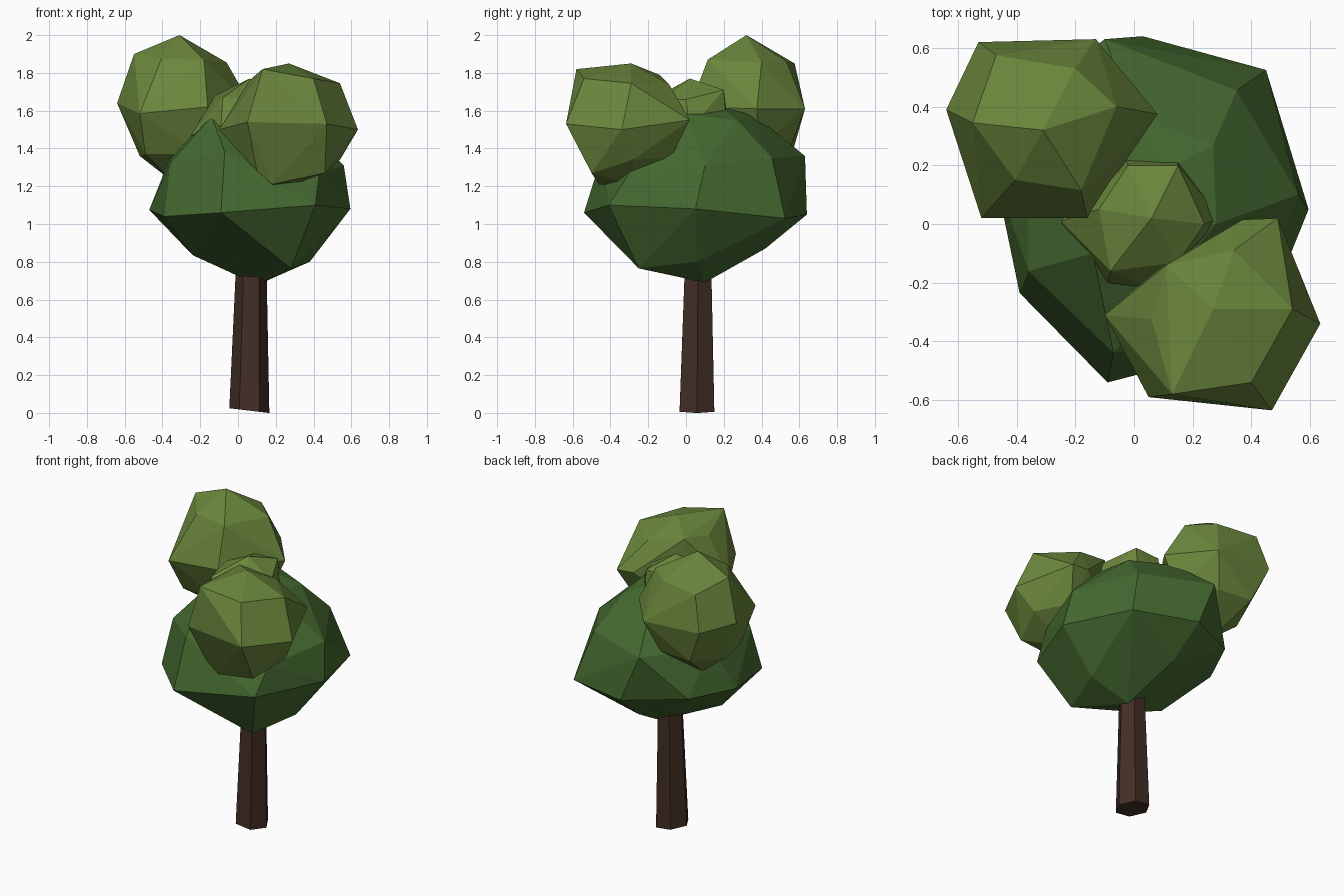
import bpy, bmesh
from mathutils import Vector


def material(name, rgb):
    m = bpy.data.materials.new(name)
    m.diffuse_color = (*rgb, 1)
    return m


BARK = material("bark", (0.055, 0.027, 0.019))
DARK = material("dark_leaf", (0.06, 0.145, 0.03))
LIGHT = material("light_leaf", (0.145, 0.24, 0.045))


def faceted_clump(name, mat, *sections):
    """Wrap a faceted skin round a few rough cross-sections."""
    bm = bmesh.new()
    for section in sections:
        for p in section:
            bm.verts.new(p)
    res = bmesh.ops.convex_hull(bm, input=bm.verts[:])
    junk = {g for g in res["geom_interior"] + res["geom_unused"]
            if isinstance(g, bmesh.types.BMVert)}
    bmesh.ops.delete(bm, geom=list(junk), context='VERTS')
    bmesh.ops.recalc_face_normals(bm, faces=bm.faces[:])
    me = bpy.data.meshes.new(name)
    bm.to_mesh(me)
    bm.free()
    me.materials.append(mat)
    ob = bpy.data.objects.new(name, me)
    bpy.context.collection.objects.link(ob)
    return ob


# trunk: tapered six-sided post with a slightly tilted foot
bpy.ops.mesh.primitive_cone_add(vertices=6, radius1=0.106, radius2=0.08, depth=0.8,
                                location=(0.06, 0.058, 0.4), rotation=(0, 0, 0.5236))
trunk = bpy.context.object
trunk.name = "trunk"
trunk.data.materials.append(BARK)
for v in trunk.data.vertices:
    w = trunk.matrix_basis @ v.co
    if w.z > 0.4:
        v.co += Vector((0.012, 0, 0))
    else:
        v.co.z += 0.012 - 0.12 * (w.x - 0.06)

# main crown: underside, widest section, shoulder, top
faceted_clump(
    "main_crown", DARK,
    [(0.28, -0.25, 0.765), (0.38, 0.06, 0.8), (0.13, 0.1, 0.69),
     (-0.24, -0.03, 0.835), (0.05, 0.42, 0.87), (0, 0, 0.725)],
    [(-0.09, -0.54, 1.06), (-0.39, -0.235, 1.04), (-0.47, 0.15, 1.075), (-0.33, 0.45, 1.08),
     (0.03, 0.64, 1.05), (0.45, 0.525, 1.03), (0.595, 0.05, 1.08), (0.41, -0.41, 1.1)],
    [(-0.07, -0.44, 1.38), (-0.36, -0.16, 1.32), (-0.36, 0.25, 1.35), (-0.1, 0.63, 1.36),
     (0.35, 0.455, 1.35), (0.56, 0.1, 1.31), (0.43, -0.3, 1.27)],
    [(-0.14, -0.1, 1.57), (0.0, 0.37, 1.57), (0.27, 0.27, 1.55),
     (0.28, 0, 1.58), (0.1, 0.18, 1.625)])

# high clump at the back left
faceted_clump(
    "back_left_clump", LIGHT,
    [(-0.31, 0.32, 2.0)],
    [(-0.405, 0.15, 1.875), (-0.18, 0.115, 1.87), (-0.06, 0.4, 1.855),
     (-0.2, 0.53, 1.86), (-0.47, 0.575, 1.85), (-0.55, 0.345, 1.9)],
    [(-0.52, 0.02, 1.585), (-0.16, 0.02, 1.62), (0.08, 0.375, 1.61),
     (-0.13, 0.63, 1.61), (-0.53, 0.62, 1.63), (-0.64, 0.39, 1.64)],
    [(-0.49, 0.13, 1.37), (-0.2, 0.12, 1.37), (-0.02, 0.38, 1.4),
     (-0.2, 0.55, 1.4), (-0.43, 0.57, 1.4), (-0.52, 0.33, 1.36)],
    [(-0.34, 0.32, 1.22)])

# clump at the front right
faceted_clump(
    "front_right_clump", LIGHT,
    [(0.27, -0.29, 1.85)],
    [(0.13, -0.58, 1.82), (0.4, -0.54, 1.77), (0.54, -0.29, 1.745),
     (0.34, -0.09, 1.74), (0.11, -0.14, 1.79), (0.06, -0.325, 1.76)],
    [(0.05, -0.59, 1.54), (0.47, -0.635, 1.53), (0.635, -0.34, 1.5),
     (0.49, 0.02, 1.55), (0.37, 0.015, 1.56), (-0.1, -0.31, 1.5)],
    [(0.18, -0.46, 1.21), (0.46, -0.5, 1.27), (0.54, -0.28, 1.34),
     (0.42, -0.08, 1.35), (0.1, -0.47, 1.28), (0.08, -0.15, 1.33)],
    [(0.27, -0.28, 1.2)])

# small clump in the middle
faceted_clump(
    "middle_clump", LIGHT,
    [(0.06, 0.02, 1.77)],
    [(-0.12, 0.05, 1.68), (-0.02, 0.2, 1.7), (0.15, 0.2, 1.71),
     (0.24, 0, 1.66), (0.15, -0.13, 1.66), (-0.08, -0.16, 1.67)],
    [(-0.25, 0.01, 1.47), (-0.03, 0.22, 1.55), (0.15, 0.21, 1.6),
     (0.3, 0.02, 1.5), (0.07, -0.22, 1.5), (-0.09, -0.2, 1.52)],
    [(0.05, 0, 1.38)])
